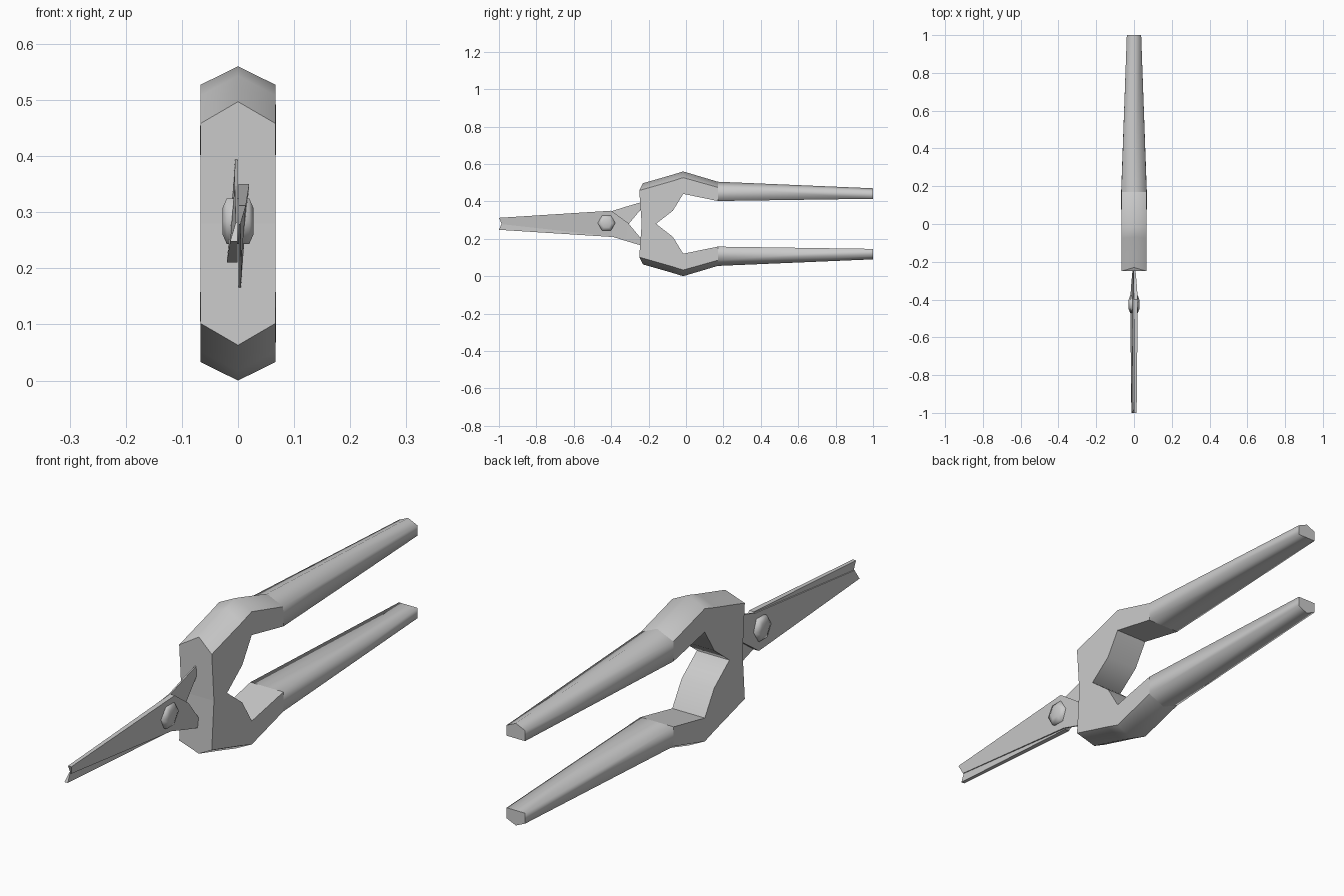
import bpy, bmesh, math
from mathutils import Vector

MID = 0.28  # height of the symmetry plane between the two halves

cube = bpy.data.objects.get("Cube")
if cube:
    bpy.data.objects.remove(cube, do_unlink=True)

grey = bpy.data.materials.new("light_grey")
grey.use_nodes = True
grey.diffuse_color = (0.6, 0.6, 0.6, 1)
grey.node_tree.nodes["Principled BSDF"].inputs["Base Color"].default_value = (0.6, 0.6, 0.6, 1)


def finish(name, bm):
    bmesh.ops.recalc_face_normals(bm, faces=bm.faces)
    mesh = bpy.data.meshes.new(name)
    bm.to_mesh(mesh)
    bm.free()
    mesh.materials.append(grey)
    obj = bpy.data.objects.new(name, mesh)
    bpy.context.collection.objects.link(obj)
    return obj


def loft(bm, sections):
    """Skin a list of equal rings and cap both ends."""
    rings = [[bm.verts.new(p) for p in s] for s in sections]
    n = len(rings[0])
    for a, b in zip(rings, rings[1:]):
        for i in range(n):
            j = (i + 1) % n
            bm.faces.new((a[i], a[j], b[j], b[i]))
    bm.faces.new(rings[0])
    bm.faces.new(rings[-1])
    return rings


def handle(name, flip):
    # stations: ridge (y, z), shoulder (y, z), inner side (y, z), half widths
    stations = [
        ((-0.23, 0.497), (-0.25, 0.458), (-0.237, 0.28), 0.067, 0.067),
        ((-0.15, 0.520), (-0.16, 0.484), (-0.16, 0.28), 0.067, 0.067),
        ((-0.07, 0.543), (-0.075, 0.508), (-0.07, 0.35), 0.067, 0.067),
        ((-0.015, 0.56), (-0.015, 0.527), (-0.015, 0.44), 0.067, 0.067),
        ((0.17, 0.505), (0.17, 0.475), (0.17, 0.402), 0.067, 0.068),
        ((1.0, 0.47), (1.0, 0.453), (1.0, 0.414), 0.038, 0.038),
    ]
    sections = []
    for ridge, shoulder, inner, ws, wi in stations:
        ring = [(0, *ridge), (ws, *shoulder), (wi, *inner),
                (-wi, *inner), (-ws, *shoulder)]
        sections.append([(x, y, 2 * MID - z if flip else z) for x, y, z in ring])
    bm = bmesh.new()
    loft(bm, sections)
    bmesh.ops.recalc_face_normals(bm, faces=bm.faces)
    # crisp head and end caps, softly shaded grip
    for f in bm.faces:
        f.smooth = True
    for e in bm.edges:
        ys = [v.co.y for v in e.verts]
        head = max(ys) < 0.18
        cap = min(ys) > 0.99
        collar = min(ys) > 0.16 and head
        angle = e.calc_face_angle(0)
        e.smooth = not (cap or collar or (head and angle > math.radians(55)))
    finish(name, bm)


def blade(name, flip):
    # spine and cutting edge run from tip to tail, each (y, z, thickness)
    spine = [(-1.0, 0.312, 0.014), (-0.4, 0.35, 0.02),
             (-0.31, 0.285, 0.014), (-0.235, 0.195, 0.007)]
    edge = [(-0.985, 0.278, 0.004), (-0.4, 0.213, 0.006),
            (-0.32, 0.188, 0.006), (-0.235, 0.163, 0.005)]
    sections = []
    for (ys, zs, ts), (ye, ze, te) in zip(spine, edge):
        ring = [Vector((0.0005, ys, zs)), Vector((ts, ys, zs)),
                Vector((te, ye, ze)), Vector((0.0005, ye, ze))]
        if flip:
            ring = [Vector((-p.x, p.y, 2 * MID - p.z)) for p in ring]
        sections.append(ring)
    bm = bmesh.new()
    loft(bm, sections)
    finish(name, bm)


def pivot_bolt():
    # hexagonal domed bolt passing through both blades
    profile = [(-0.028, 0.026), (-0.02, 0.047), (0.02, 0.047), (0.028, 0.026)]
    sections = []
    for x, r in profile:
        sections.append([(x, -0.425 + r * math.cos(k * math.pi / 3),
                          MID + 0.004 + r * math.sin(k * math.pi / 3))
                         for k in range(6)])
    bm = bmesh.new()
    loft(bm, sections)
    for f in bm.faces:
        f.smooth = True
    finish("pivot_bolt", bm)


for side, flip in (("upper", False), ("lower", True)):
    handle(side + "_handle", flip)
blade("left_blade", False)
blade("right_blade", True)
pivot_bolt()
